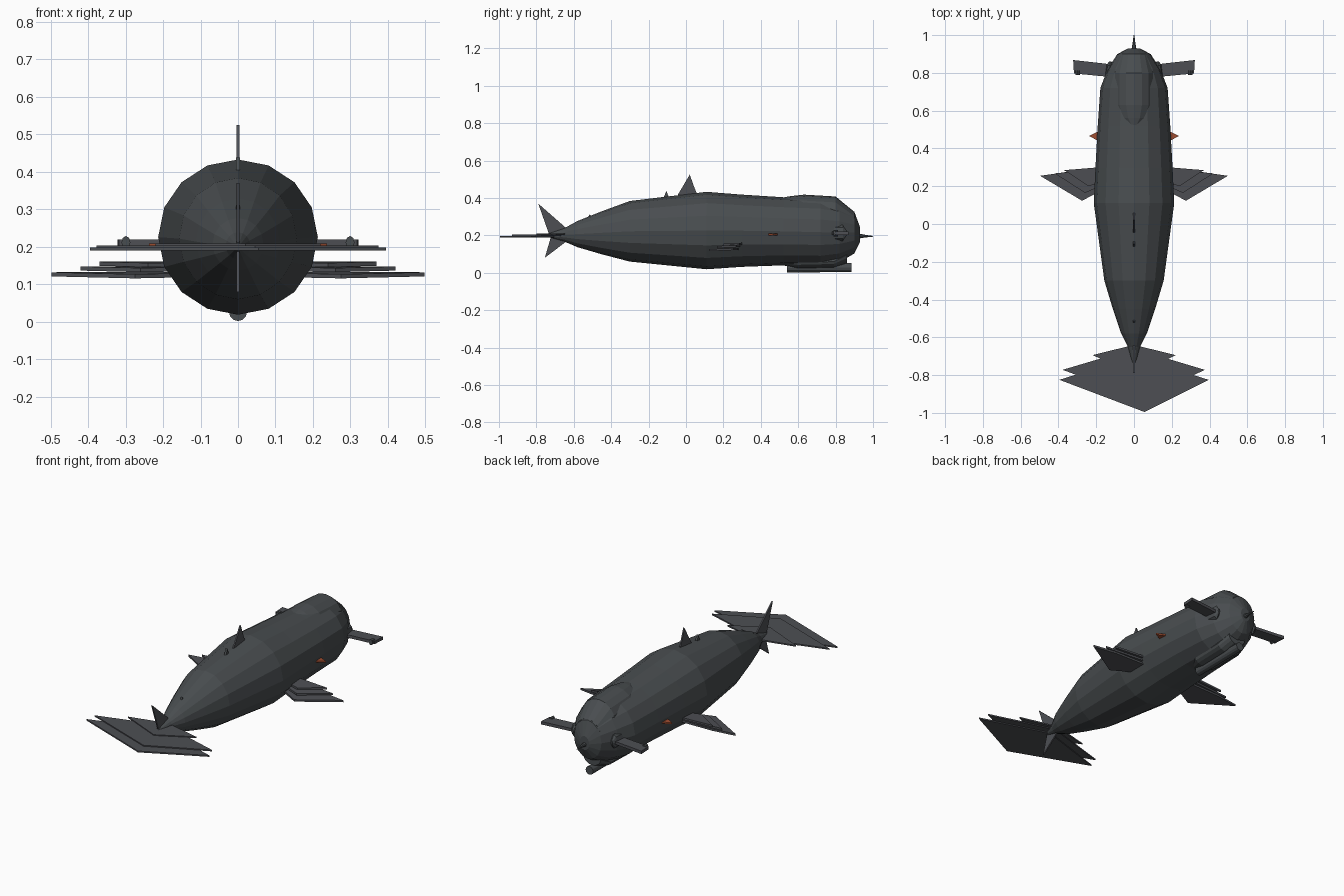
import bpy, bmesh, math
from mathutils import Vector


def material(name, rgb):
    m = bpy.data.materials.new(name)
    m.diffuse_color = (*rgb, 1)
    return m


HULL = material("hull grey", (0.066, 0.074, 0.079))
FIN = material("fin grey", (0.075, 0.078, 0.088))
ORANGE = material("signal orange", (0.35, 0.075, 0.03))


def finish(name, bm, mat):
    bmesh.ops.recalc_face_normals(bm, faces=bm.faces)
    me = bpy.data.meshes.new(name)
    bm.to_mesh(me)
    bm.free()
    me.materials.append(mat)
    ob = bpy.data.objects.new(name, me)
    bpy.context.collection.objects.link(ob)
    return ob


def loft(name, rings, mat, n=16, x=0.0):
    """Skin elliptical rings (y, centre z, half width, half height)."""
    bm = bmesh.new()
    loops = []
    for y, zc, rx, rz in rings:
        loops.append([bm.verts.new((x + rx * math.sin(2 * math.pi * i / n), y,
                                    zc + rz * math.cos(2 * math.pi * i / n)))
                      for i in range(n)])
    for a, b in zip(loops, loops[1:]):
        for i in range(n):
            j = (i + 1) % n
            bm.faces.new((a[i], a[j], b[j], b[i]))
    bm.faces.new(loops[0])
    bm.faces.new(loops[-1])
    return finish(name, bm, mat)


def plate(name, pts, offset, mat):
    """Extrude a planar outline by an offset vector."""
    bm = bmesh.new()
    off = Vector(offset)
    lo = [bm.verts.new(p) for p in pts]
    hi = [bm.verts.new(Vector(p) + off) for p in pts]
    bm.faces.new(lo)
    bm.faces.new(hi)
    for i in range(len(pts)):
        j = (i + 1) % len(pts)
        bm.faces.new((lo[i], lo[j], hi[j], hi[i]))
    return finish(name, bm, mat)


def upright(name, pts, mat=FIN, t=0.008):
    """Thin vertical fin on the centre line from (y, z) points."""
    return plate(name, [(-t / 2, y, z) for y, z in pts], (t, 0, 0), mat)


# Main hull, from tail point to blunt nose
loft("hull", [
    (-0.76, 0.200, 0.003, 0.003),
    (-0.65, 0.203, 0.033, 0.036),
    (-0.58, 0.207, 0.068, 0.070),
    (-0.45, 0.214, 0.112, 0.115),
    (-0.30, 0.222, 0.157, 0.162),
    (0.11, 0.226, 0.213, 0.207),
    (0.30, 0.225, 0.204, 0.193),
    (0.52, 0.222, 0.192, 0.182),
    (0.72, 0.217, 0.178, 0.178),
    (0.82, 0.215, 0.140, 0.158),
    (0.90, 0.215, 0.088, 0.112),
    (0.93, 0.205, 0.030, 0.040)], HULL)

# Raised fairing over the head
loft("head_fairing", [
    (0.52, 0.37, 0.030, 0.033),
    (0.56, 0.34, 0.080, 0.070),
    (0.63, 0.31, 0.110, 0.108),
    (0.80, 0.30, 0.108, 0.108),
    (0.895, 0.25, 0.080, 0.080)], HULL)

# Belly fairing and tube
loft("belly_fairing", [
    (0.52, 0.060, 0.030, 0.020),
    (0.60, 0.055, 0.075, 0.032),
    (0.79, 0.060, 0.075, 0.033),
    (0.86, 0.095, 0.055, 0.045)], HULL)
loft("belly_tube", [(0.54, 0.026, 0.024, 0.024),
                    (0.885, 0.028, 0.024, 0.024)], HULL, 12)

# Nose spike
loft("nose_spike", [(0.92, 0.197, 0.014, 0.014), (0.96, 0.196, 0.007, 0.007),
                    (1.0, 0.195, 0.002, 0.002)], HULL, 8)

# Upright fins along the back and tail
upright("dorsal_fin", [(-0.045, 0.415), (0.06, 0.42), (0.045, 0.455), (0.02, 0.525)])
upright("small_dorsal_fin", [(-0.12, 0.40), (-0.09, 0.40), (-0.105, 0.438)], HULL, 0.012)
upright("rear_dorsal_fin", [(-0.53, 0.285), (-0.495, 0.285), (-0.515, 0.312)], HULL, 0.01)
upright("upper_tail_fin", [(-0.79, 0.37), (-0.73, 0.20), (-0.63, 0.23)])
upright("lower_tail_fin", [(-0.755, 0.08), (-0.63, 0.175), (-0.72, 0.20)])

# Layered tail fluke
FLUKES = [
    (0.190, [(0.055, -0.995), (0.395, -0.825), (0.0, -0.70), (-0.395, -0.825)]),
    (0.196, [(0.045, -0.93), (0.375, -0.772), (0.0, -0.66), (-0.378, -0.772)]),
    (0.201, [(0.02, -0.80), (0.22, -0.694), (0.0, -0.64), (-0.22, -0.694)])]
for k, (z, pts) in enumerate(FLUKES):
    plate(f"tail_fluke_{k + 1}", [(x, y, z) for x, y in pts], (0, 0, 0.008), FIN)

# Side fin layers: outline in (x, y), base height
SIDE_FINS = [
    (0.121, [(0.15, 0.19), (0.275, 0.123), (0.497, 0.255), (0.36, 0.275), (0.15, 0.28)]),
    (0.136, [(0.15, 0.21), (0.26, 0.165), (0.42, 0.268), (0.15, 0.292)]),
    (0.148, [(0.15, 0.23), (0.24, 0.20), (0.37, 0.285), (0.15, 0.303)])]

for s, side in ((1, "right"), (-1, "left")):
    for k, (z, pts) in enumerate(SIDE_FINS):
        plate(f"{side}_fin_{k + 1}",
              [(s * x, y, z + 0.04 * (y - 0.25)) for x, y in pts], (0, 0, 0.011), FIN)

    # Bow planes with a root fairing and tip pivot
    plate(f"{side}_bow_plane",
          [(s * 0.09, 0.775, 0.203), (s * 0.318, 0.797, 0.203),
           (s * 0.322, 0.868, 0.203), (s * 0.09, 0.842, 0.203)], (0, 0, 0.017), FIN)
    loft(f"{side}_bow_plane_root", [(0.765, 0.213, 0.008, 0.012),
                                    (0.785, 0.213, 0.028, 0.042),
                                    (0.84, 0.213, 0.020, 0.042),
                                    (0.86, 0.213, 0.006, 0.012)], HULL, 8, s * 0.126)
    loft(f"{side}_bow_plane_pivot", [(0.788, 0.212, 0.012, 0.017),
                                     (0.812, 0.212, 0.012, 0.017)], HULL, 8, s * 0.299)

    # Orange side marker
    plate(f"{side}_marker", [(s * 0.185, 0.437, 0.200), (s * 0.185, 0.492, 0.200),
                             (s * 0.237, 0.466, 0.200)], (0, 0, 0.009), ORANGE)
